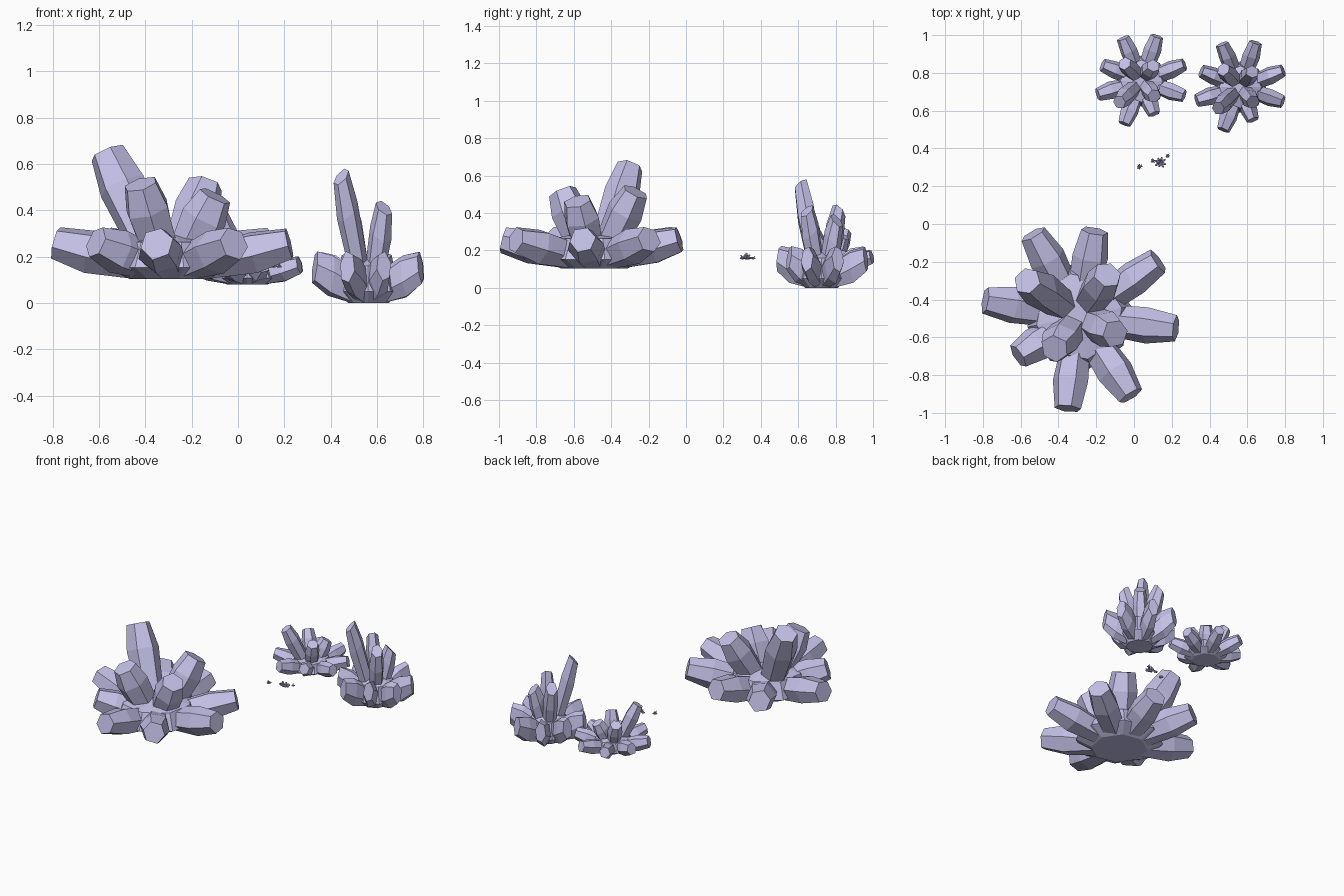
import bpy, bmesh, math, random
from mathutils import Vector

if "Cube" in bpy.data.objects:
    bpy.data.objects.remove(bpy.data.objects["Cube"])

random.seed(4)
mat = bpy.data.materials.new("lavender_crystal")
mat.diffuse_color = (0.55, 0.53, 0.80, 1)
mat.use_nodes = True
mat.node_tree.nodes["Principled BSDF"].inputs["Base Color"].default_value = mat.diffuse_color


def loft(bm, rings):
    """Skin a stack of vertex rings and cap both ends."""
    vs = [[bm.verts.new((p.x, p.y, max(p.z, 0))) for p in r] for r in rings]
    n = len(vs[0])
    for a, b in zip(vs, vs[1:]):
        for i in range(n):
            j = (i + 1) % n
            bm.faces.new((a[i], a[j], b[j], b[i]))
    bm.faces.new(vs[0][::-1])
    bm.faces.new(vs[-1])


def crystal(bm, start, tip, r0, r1, r2, bulge):
    """Six-sided shard: thick root, wide shoulder, blunt tip."""
    start, tip = Vector(start), Vector(tip)
    axis = tip - start
    d = axis.normalized()
    u = d.cross(Vector((0, 0, 1))).normalized()
    v = u.cross(d)
    twist = random.uniform(-0.3, 0.3)
    rings = []
    for t, r in ((0.25, r0), (bulge, r1), (1, r2)):
        ring = []
        for i in range(6):
            a = math.tau * i / 6 + twist
            ring.append(start + axis * t + (u * math.cos(a) + v * math.sin(a)) * r
                        * random.uniform(0.95, 1.05))
        rings.append(ring)
    loft(bm, rings)


bm = bmesh.new()
# faceted core
loft(bm, [[Vector((r * math.cos(a), r * math.sin(a), z))
           for a in [math.tau * i / 8 + 0.2 for i in range(8)]]
          for r, z in ((0.18, 0), (0.28, 0.05), (0.23, 0.16), (0.08, 0.19))])
# low outer ring of shards: direction, reach, tip height
for deg, reach, z in ((119, 0.5, 0.155), (80, 0.46, 0.155), (35, 0.51, 0.155),
                      (-7, 0.515, 0.155), (-57, 0.5, 0.155), (-97, 0.49, 0.155),
                      (-147, 0.385, 0.16), (170, 0.505, 0.155)):
    a = math.radians(deg)
    crystal(bm, (0, 0, 0.03), (reach * math.cos(a), reach * math.sin(a), z),
            0.08, 0.097, 0.072, 0.7)
# upright inner shards
for x, y, z in ((-0.275, 0.19, 0.545), (-0.13, -0.17, 0.41),
                (0.15, 0.22, 0.41), (0.19, -0.09, 0.36)):
    crystal(bm, (x * 0.15, y * 0.15, 0.03), (x, y, z), 0.085, 0.1, 0.075, 0.72)
bmesh.ops.recalc_face_normals(bm, faces=bm.faces)
mesh = bpy.data.meshes.new("crystal_cluster")
bm.to_mesh(mesh)
bm.free()
mesh.materials.append(mat)

# the same cluster placed at several sizes: name, location, turn, xy scale, z scale
for name, loc, turn, s, sz in (
        ("large_cluster", (-0.29, -0.49, 0.103), 0, 1, 1),
        ("low_cluster", (0.04, 0.757, 0.08), 78, 0.485, 0.55),
        ("tall_cluster", (0.563, 0.725, 0), 78, 0.485, 1),
        ("tiny_cluster", (0.14, 0.325, 0.153), 40, 0.06, 0.06),
        ("tiny_chip_a", (0.03, 0.303, 0.153), 100, 0.03, 0.04),
        ("tiny_chip_b", (0.10, 0.335, 0.153), 200, 0.025, 0.03),
        ("tiny_chip_c", (0.178, 0.36, 0.153), 300, 0.022, 0.03)):
    ob = bpy.data.objects.new(name, mesh)
    ob.location = loc
    ob.rotation_euler.z = math.radians(turn)
    ob.scale = (s, s, sz)
    bpy.context.collection.objects.link(ob)
